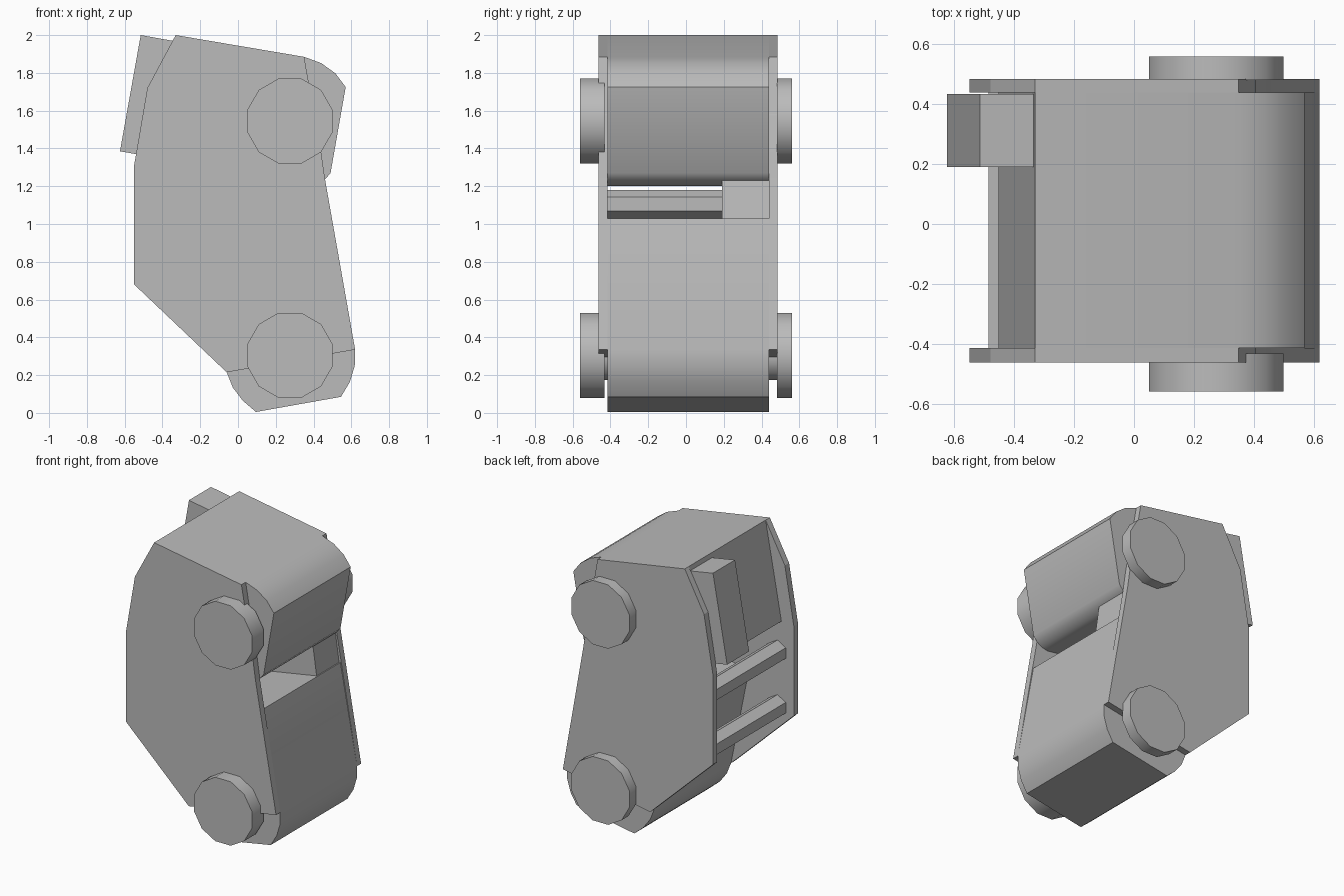
import bpy, bmesh, math
from mathutils import Matrix

cube = bpy.data.objects.get("Cube")
if cube:
    bpy.data.objects.remove(cube, do_unlink=True)

grey = bpy.data.materials.new("plain grey")
grey.use_nodes = True
COLOUR = (0.5, 0.5, 0.5, 1)
grey.diffuse_color = COLOUR
grey.node_tree.nodes["Principled BSDF"].inputs["Base Color"].default_value = COLOUR


def extrude(name, profile, y0, y1, smooth=False):
    """Extrude an xz profile from y0 to y1."""
    bm = bmesh.new()
    face = bm.faces.new([bm.verts.new((x, y0, z)) for x, z in profile])
    new = bmesh.ops.extrude_face_region(bm, geom=[face])["geom"]
    verts = [v for v in new if isinstance(v, bmesh.types.BMVert)]
    bmesh.ops.translate(bm, verts=verts, vec=(0, y1 - y0, 0))
    bmesh.ops.recalc_face_normals(bm, faces=bm.faces[:])
    mesh = bpy.data.meshes.new(name)
    bm.to_mesh(mesh)
    bm.free()
    mesh.materials.append(grey)
    obj = bpy.data.objects.new(name, mesh)
    bpy.context.collection.objects.link(obj)
    if smooth:
        bpy.ops.object.select_all(action="DESELECT")
        obj.select_set(True)
        bpy.context.view_layer.objects.active = obj
        bpy.ops.object.shade_smooth_by_angle(angle=math.radians(35))
    return obj


def disc(name, x, z, radius, sides, y0, y1, smooth=True):
    """Extrude a regular polygon along y."""
    step = math.tau / sides
    ring = [(x + radius * math.cos((i + 0.5) * step),
             z + radius * math.sin((i + 0.5) * step)) for i in range(sides)]
    return extrude(name, ring, y0, y1, smooth)


INNER_FRONT, INNER_BACK = -0.415, 0.44

# Side plates
plate = [(-0.33, 2.0), (0.35, 1.885), (0.44, 1.38), (0.46, 1.24), (0.62, 0.335),
         (-0.06, 0.215), (-0.55, 0.68), (-0.55, 1.31), (-0.48, 1.72)]
extrude("front_side_plate", plate, -0.462, INNER_FRONT)
extrude("back_side_plate", plate, INNER_BACK, 0.485)

# Upper block with rounded shoulder and lip
upper = [(-0.33, 2.0), (0.35, 1.885), (0.44, 1.852), (0.515, 1.798), (0.57, 1.725),
         (0.49, 1.27), (0.46, 1.235), (0.42, 1.21), (0.375, 1.2), (-0.453, 1.32)]
extrude("upper_block", upper, INNER_FRONT, INNER_BACK, True)

# Lower block with rounded lower corners
lower = [(0.49, 1.03), (0.62, 0.335), (0.618, 0.25), (0.592, 0.163), (0.545, 0.085),
         (0.095, 0.005), (0.025, 0.065), (-0.028, 0.135), (-0.06, 0.215), (-0.2, 0.91)]
extrude("lower_block", lower, INNER_FRONT, INNER_BACK, True)

# Connector between the blocks
extrude("connector", [(0.45, 1.24), (0.48, 1.025), (-0.19, 0.91), (-0.22, 1.29)], 0.19, INNER_BACK)

# Tilted box on the rear
extrude("rear_box", [(-0.515, 2.0), (-0.335, 1.968), (-0.443, 1.353), (-0.625, 1.385)], 0.19, 0.435)

# Hexagonal cross rods
for name, z in (("upper_rod", 1.105), ("lower_rod", 0.72)):
    disc(name, -0.422, z, 0.075, 6, INNER_FRONT, INNER_BACK, False)

# Wheels and axles
for level, z in (("upper", 1.545), ("lower", 0.305)):
    disc(level + "_front_wheel", 0.275, z, 0.233, 12, -0.56, -0.432)
    disc(level + "_back_wheel", 0.275, z, 0.233, 12, 0.482, 0.56)
    disc(level + "_axle", 0.275, z, 0.135, 12, -0.45, 0.5)
